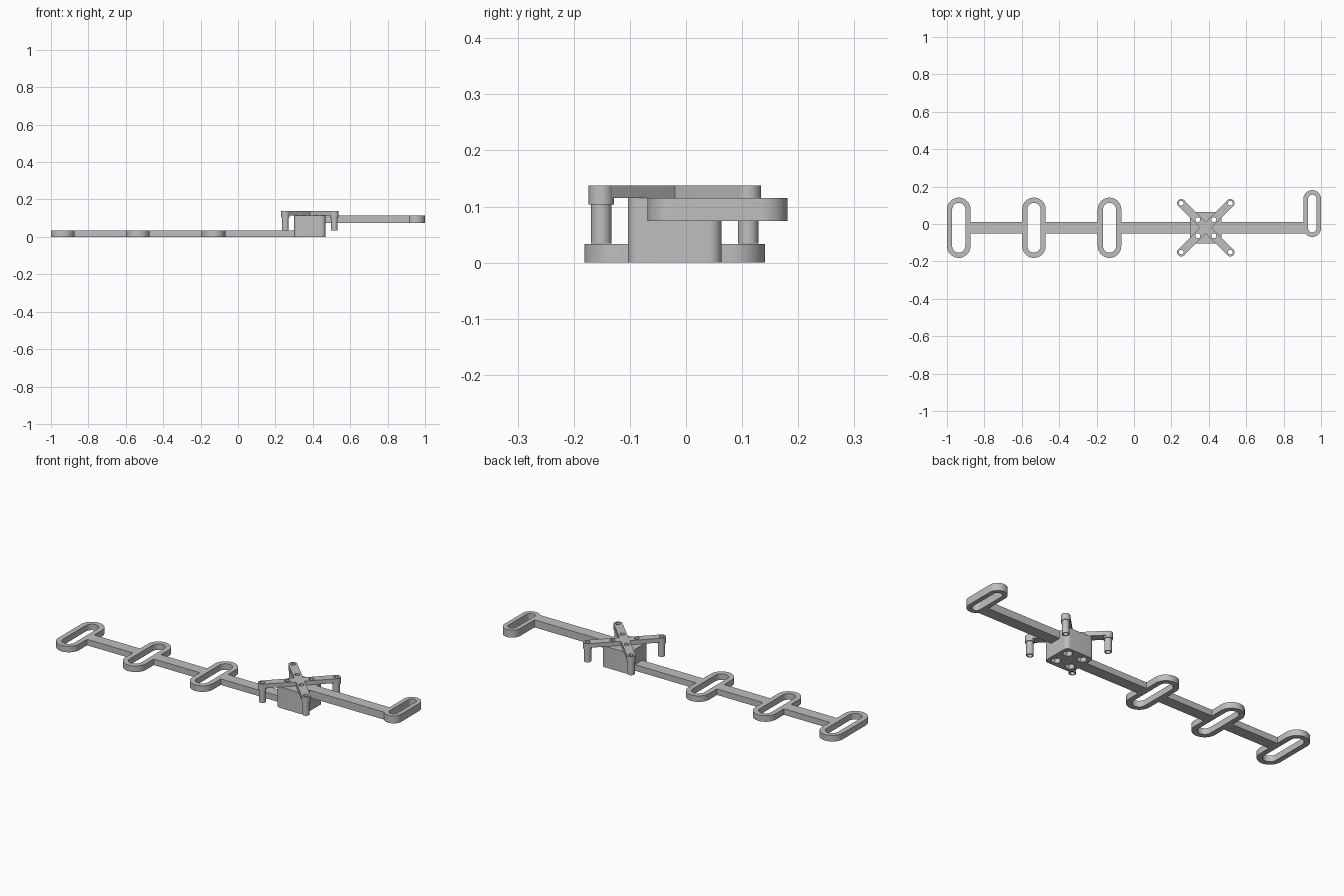
import bpy, bmesh
from math import sin, cos, pi

cube = bpy.data.objects.get("Cube")
if cube:
    bpy.data.objects.remove(cube)

grey = bpy.data.materials.new("plain grey")
grey.use_nodes = True
grey.diffuse_color = (0.52, 0.52, 0.52, 1)
grey.node_tree.nodes["Principled BSDF"].inputs["Base Color"].default_value = (0.52, 0.52, 0.52, 1)

CX, CY = 0.384, -0.02      # hub centre, CY is also the bar axis
HUB_TOP, CROSS_TOP = 0.115, 0.138
CORNERS = [(sx, sy) for sx in (-1, 1) for sy in (-1, 1)]


def rounded(cx, cy, w, h, r, steps=12):
    """Outline of a rectangle with rounded corners, anticlockwise."""
    pts = []
    for i, (sx, sy) in enumerate([(1, 1), (-1, 1), (-1, -1), (1, -1)]):
        for k in range(steps + 1):
            a = (i + k / steps) * pi / 2
            pts.append((cx + sx * (w / 2 - r) + r * cos(a),
                        cy + sy * (h / 2 - r) + r * sin(a)))
    return pts


def circle(cx, cy, r, n=32):
    return [(cx + r * cos(2 * pi * i / n), cy + r * sin(2 * pi * i / n)) for i in range(n)]


def finish(name, bm):
    bmesh.ops.remove_doubles(bm, verts=bm.verts, dist=1e-5)
    bmesh.ops.recalc_face_normals(bm, faces=bm.faces)
    mesh = bpy.data.meshes.new(name)
    bm.to_mesh(mesh)
    bm.free()
    mesh.materials.append(grey)
    ob = bpy.data.objects.new(name, mesh)
    bpy.context.collection.objects.link(ob)
    return ob


def prism(name, outlines, z0, z1):
    """Solid extrusion of one or more separate outlines."""
    bm = bmesh.new()
    for pts in outlines:
        low = [bm.verts.new((x, y, z0)) for x, y in pts]
        high = [bm.verts.new((x, y, z1)) for x, y in pts]
        bm.faces.new(low[::-1])
        bm.faces.new(high)
        for i in range(len(pts)):
            j = (i + 1) % len(pts)
            bm.faces.new((low[i], low[j], high[j], high[i]))
    return finish(name, bm)


def ring(name, levels):
    """Closed skin through matching outlines, given as (outline, z)."""
    bm = bmesh.new()
    loops = [[bm.verts.new((x, y, z)) for x, y in pts] for pts, z in levels]
    for a, b in zip(loops, loops[1:] + loops[:1]):
        for i in range(len(a)):
            j = (i + 1) % len(a)
            bm.faces.new((a[i], a[j], b[j], b[i]))
    return finish(name, bm)


def slot(name, cx, cy, w, h, wall_x, wall_y, z0, z1):
    outer = rounded(cx, cy, w, h, w / 2)
    wi = w - 2 * wall_x
    inner = rounded(cx, cy, wi, h - 2 * wall_y, wi / 2)
    return ring(name, [(outer, z0), (outer, z1), (inner, z1), (inner, z0)])


def bar(name, x0, x1, z0, z1):
    return prism(name, [[(x0, CY - 0.031), (x1, CY - 0.031),
                         (x1, CY + 0.031), (x0, CY + 0.031)]], z0, z1)


def cut(ob, cutter):
    mod = ob.modifiers.new("cut", "BOOLEAN")
    mod.operation = "DIFFERENCE"
    mod.solver = "EXACT"
    mod.object = cutter
    bpy.context.view_layer.objects.active = ob
    bpy.ops.object.modifier_apply(modifier=mod.name)


# Lower row of slotted loops, joined by bars up to the hub
parts = []
slot_x = [-0.937, -0.535, -0.131]
for i, x in enumerate(slot_x):
    parts.append(slot(f"lower_loop_{i + 1}", x, CY, 0.126, 0.322, 0.028, 0.028, 0, 0.033))
    end = slot_x[i + 1] - 0.05 if i < 2 else CX - 0.07
    parts.append(bar(f"lower_bar_{i + 1}", x + 0.05, end, 0, 0.033))

# Upper arm with its offset loop
parts.append(bar("upper_bar", CX + 0.07, 0.917, 0.074, HUB_TOP))
parts.append(slot("upper_loop", 0.953, 0.056, 0.094, 0.25, 0.024, 0.024, 0.074, HUB_TOP))

# Hub block and crossed arms
hub = prism("hub_block", [rounded(CX, CY, 0.167, 0.167, 0.022)], 0, HUB_TOP)
parts.append(hub)
POST, BOLT = 0.131, 0.043
arms = []
for name, turn in (("cross_arm_a", 1), ("cross_arm_b", -1)):
    s = 0.5 ** 0.5
    flat = rounded(0, 0, POST * 2 / s + 0.044, 0.044, 0.022)
    pts = [(CX + s * (x - turn * y), CY + s * (turn * x + y)) for x, y in flat]
    arms.append(prism(name, [pts], HUB_TOP, CROSS_TOP))
parts += arms

# Hollow stepped posts under the arm ends
for i, (sx, sy) in enumerate(CORNERS):
    px, py = CX + sx * POST, CY + sy * POST
    steps = [(0.013, 0.034), (0.018, 0.034), (0.018, 0.104),
             (0.0225, 0.104), (0.0225, CROSS_TOP), (0.013, CROSS_TOP)]
    parts.append(ring(f"post_{i + 1}", [(circle(px, py, r), z) for r, z in steps]))

# Bolt holes, post bores and hexagonal nut pockets
bolts = [(CX + sx * BOLT, CY + sy * BOLT) for sx, sy in CORNERS]
posts = [(CX + sx * POST, CY + sy * POST) for sx, sy in CORNERS]
bores = prism("bore_cutter", [circle(x, y, 0.0132) for x, y in bolts + posts], -0.1, 0.3)
pockets = prism("pocket_cutter", [circle(x, y, 0.025, 6) for x, y in bolts], -0.1, 0.025)
for ob in arms + [hub]:
    cut(ob, bores)
cut(hub, pockets)
for ob in (bores, pockets):
    bpy.data.objects.remove(ob)

# Smooth the rounded walls, keep edges sharp
bpy.ops.object.select_all(action="DESELECT")
for ob in parts:
    ob.select_set(True)
bpy.context.view_layer.objects.active = hub
bpy.ops.object.shade_smooth_by_angle(angle=0.6)
